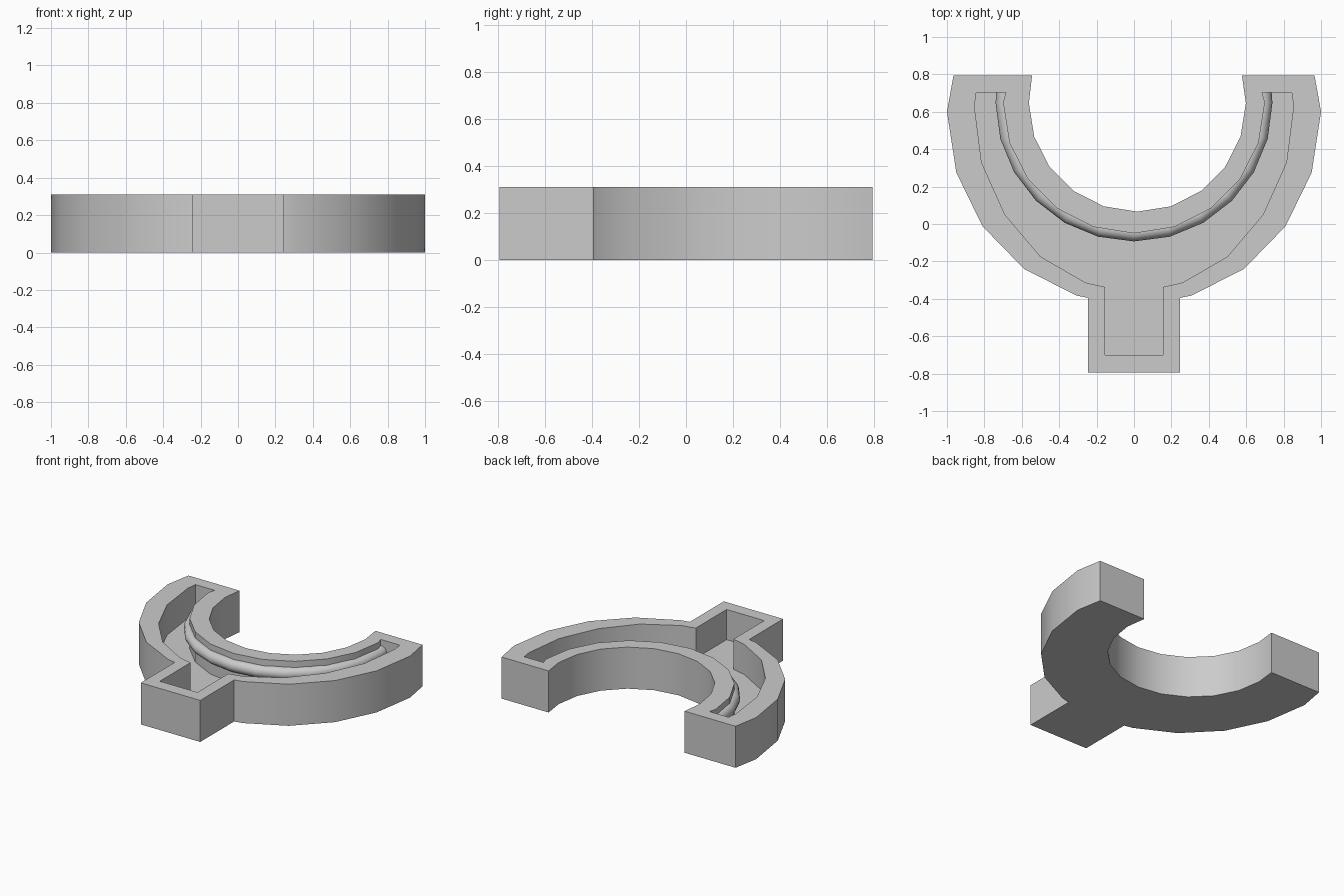
import bpy, bmesh
from math import cos, sin, radians

if "Cube" in bpy.data.objects:
    bpy.data.objects.remove(bpy.data.objects["Cube"])

HEIGHT, FLOOR = 0.31, 0.085

grey = bpy.data.materials.new("plain grey")
grey.use_nodes = True
grey.diffuse_color = (0.6, 0.6, 0.6, 1)
grey.node_tree.nodes["Principled BSDF"].inputs["Base Color"].default_value = (0.6, 0.6, 0.6, 1)


def arc(cx, cy, r, start, end, step):
    return [(cx + r * cos(radians(a)), cy + r * sin(radians(a)))
            for a in range(start, end + 1, step)]


def mirrored(half):
    """Left-hand points given back to front, continued on the other side."""
    return half + [(-x, y) for x, y in reversed(half)]


def add_object(name, bm):
    bmesh.ops.recalc_face_normals(bm, faces=bm.faces)
    mesh = bpy.data.meshes.new(name)
    bm.to_mesh(mesh)
    bm.free()
    mesh.materials.append(grey)
    obj = bpy.data.objects.new(name, mesh)
    bpy.context.collection.objects.link(obj)
    return obj


def prism(name, outline, bottom, top):
    bm = bmesh.new()
    face = bm.faces.new([bm.verts.new((x, y, bottom)) for x, y in outline])
    grown = bmesh.ops.extrude_face_region(bm, geom=[face])
    verts = [v for v in grown["geom"] if isinstance(v, bmesh.types.BMVert)]
    bmesh.ops.translate(bm, verts=verts, vec=(0, 0, top - bottom))
    return add_object(name, bm)


# Horseshoe body with a square stem at the front
outer_half = [(0.965, 0.795), (1.0, 0.6), (0.95, 0.275), (0.81, -0.012),
              (0.588, -0.24), (0.309, -0.382), (0.245, -0.395), (0.245, -0.795)]
bore = [(-0.545, 0.795)] + arc(0.018, 0.646, 0.58, 180, 360, 18) + [(0.577, 0.795)]
body = prism("horseshoe_tray", mirrored(outer_half) + bore, 0, HEIGHT)

# Hollow that follows the body and runs into the stem
hollow_half = [(0.843, 0.703), (0.853, 0.628), (0.815, 0.329), (0.69, 0.05),
               (0.5, -0.174), (0.26, -0.313), (0.155, -0.337), (0.155, -0.7)]
inner_wall = [(-0.685, 0.703)] + arc(0, 0.65, 0.7, 180, 360, 18) + [(0.685, 0.703)]
cutter = prism("hollow_cutter", mirrored(hollow_half) + inner_wall, FLOOR, HEIGHT + 0.1)
cutter.hide_render = True

cut = body.modifiers.new("hollow", "BOOLEAN")
cut.operation, cut.solver, cut.object = "DIFFERENCE", "EXACT", cutter
bpy.context.view_layer.objects.active = body
bpy.ops.object.modifier_apply(modifier=cut.name)
bpy.data.objects.remove(cutter)

# Rounded bead along the inner wall of the hollow
bm = bmesh.new()
SIDES = 12
rings = []
for a in [172] + list(range(180, 361, 15)) + [368]:
    ca, sa = cos(radians(a)), sin(radians(a))
    ring = []
    for i in range(SIDES):
        t = radians(360 * i / SIDES)
        r = 0.695 + 0.045 * cos(t)
        ring.append(bm.verts.new((r * ca, 0.647 + r * sa, 0.22 + 0.045 * sin(t))))
    rings.append(ring)
for first, second in zip(rings, rings[1:]):
    for i in range(SIDES):
        j = (i + 1) % SIDES
        bm.faces.new((first[i], first[j], second[j], second[i]))
bm.faces.new(rings[0])
bm.faces.new(rings[-1])
bead = add_object("inner_wall_bead", bm)

# Smooth the curved walls, keep the corners crisp
for obj in (body, bead):
    bpy.ops.object.select_all(action="DESELECT")
    obj.select_set(True)
    bpy.context.view_layer.objects.active = obj
    bpy.ops.object.shade_smooth_by_angle(angle=radians(31))
